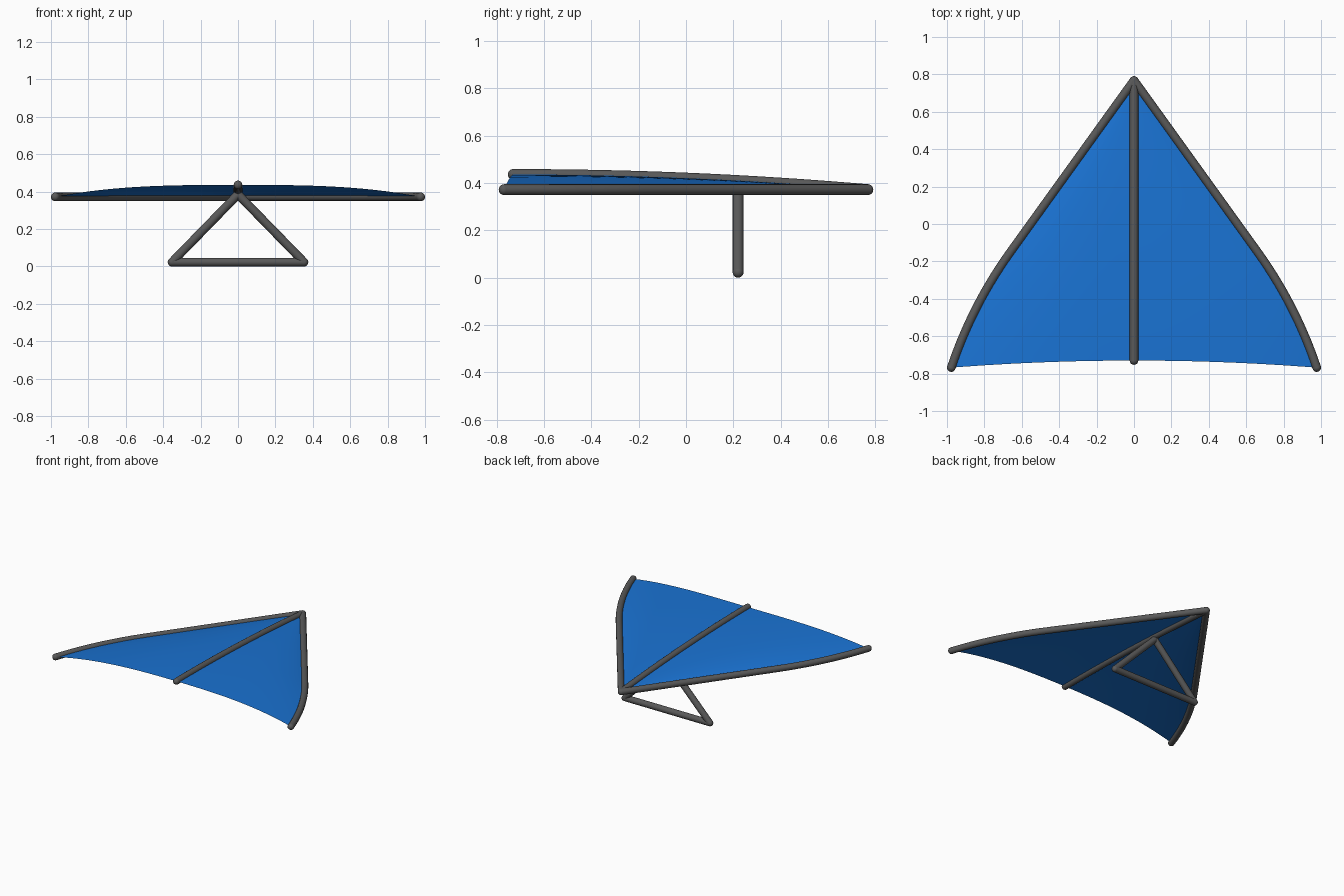
import bpy, bmesh
from mathutils import Vector

if "Cube" in bpy.data.objects:
    bpy.data.objects.remove(bpy.data.objects["Cube"])

R = 0.023          # tube radius
ZL = 0.372         # height of the leading edges
NOSE = Vector((0, 0.768, ZL))
TIP = Vector((0.977, -0.768, ZL))


def bezier(a, b, c, t):
    return a * (1 - t) ** 2 + b * 2 * t * (1 - t) + c * t * t


def tube(name, paths):
    """Round-ended tubes along each path, joined as one object."""
    parts = []
    for pts in paths:
        cu = bpy.data.curves.new(name, 'CURVE')
        cu.dimensions = '3D'
        cu.bevel_depth = R
        cu.bevel_resolution = 6
        sp = cu.splines.new('POLY')
        sp.points.add(len(pts) - 1)
        for p, co in zip(sp.points, pts):
            p.co = (*co, 1)
        ob = bpy.data.objects.new(name, cu)
        bpy.context.collection.objects.link(ob)
        bpy.ops.object.select_all(action='DESELECT')
        ob.select_set(True)
        bpy.context.view_layer.objects.active = ob
        bpy.ops.object.convert(target='MESH')
        parts.append(bpy.context.view_layer.objects.active)
        for end in (pts[0], pts[-1]):
            bpy.ops.mesh.primitive_uv_sphere_add(segments=16, ring_count=10, radius=R, location=end)
            parts.append(bpy.context.object)
    bpy.ops.object.select_all(action='DESELECT')
    for p in parts:
        p.select_set(True)
    bpy.context.view_layer.objects.active = parts[0]
    bpy.ops.object.join()
    parts[0].name = name
    bpy.ops.object.shade_smooth_by_angle()
    return parts[0]


# Leading edge path: straight, then swept back towards the tip
bend = Vector((0.66, -0.149, ZL))
ctrl = Vector((0.865, -0.434, ZL))
edge = [NOSE.lerp(bend, i / 14) for i in range(14)]
edge += [bezier(bend, ctrl, TIP, i / 14) for i in range(15)]


# Keel height rises in an arc from nose to tail
def keel_z(y):
    t = (0.768 - y) / 1.498
    return ZL + 0.064 * (1 - (1 - t) ** 2)


for side, s in (("right", 1), ("left", -1)):
    tube(side + "_leading_edge", [[Vector((p.x * s, p.y, p.z)) for p in edge]])

keel_ys = [0.768 - 1.498 * i / 20 for i in range(21)]
tube("keel", [[Vector((0, y, keel_z(y))) for y in keel_ys]])

# Triangular control frame
top = Vector((0, 0.22, 0.385))
left, right = Vector((-0.353, 0.22, R)), Vector((0.353, 0.22, R))
tube("control_frame", [[top, left], [left, right], [right, top]])

# Sail: arched rows between the two leading edges
N = 32
bm = bmesh.new()
rows = []
for p in edge[1:]:
    yc = 0.768 - (0.768 - p.y) * 1.498 / 1.536
    row = []
    for j in range(N + 1):
        t = 2 * j / N - 1
        a = abs(t)
        y = yc + (p.y - yc) * a ** 2
        z = ZL + (keel_z(yc) - ZL) * (1 - a ** 3)
        row.append(bm.verts.new((p.x * t, y, z)))
    rows.append(row)
nose = bm.verts.new(NOSE)
for j in range(N):
    bm.faces.new((nose, rows[0][j], rows[0][j + 1]))
    for r0, r1 in zip(rows, rows[1:]):
        bm.faces.new((r0[j], r1[j], r1[j + 1], r0[j + 1]))
for f in bm.faces:
    f.smooth = True
me = bpy.data.meshes.new("sail")
bm.to_mesh(me)
bm.free()
sail = bpy.data.objects.new("sail", me)
bpy.context.collection.objects.link(sail)
blue = bpy.data.materials.new("blue_cloth")
blue.diffuse_color = (0.01, 0.17, 0.65, 1)
blue.use_nodes = True
blue.node_tree.nodes["Principled BSDF"].inputs["Base Color"].default_value = blue.diffuse_color
me.materials.append(blue)

# Dark grey for all tubes
grey = bpy.data.materials.new("dark_grey")
grey.diffuse_color = (0.1, 0.1, 0.1, 1)
grey.use_nodes = True
grey.node_tree.nodes["Principled BSDF"].inputs["Base Color"].default_value = grey.diffuse_color
for ob in bpy.data.objects:
    if ob.type == 'MESH' and ob is not sail and ob.name != "sail":
        ob.data.materials.clear()
        ob.data.materials.append(grey)
